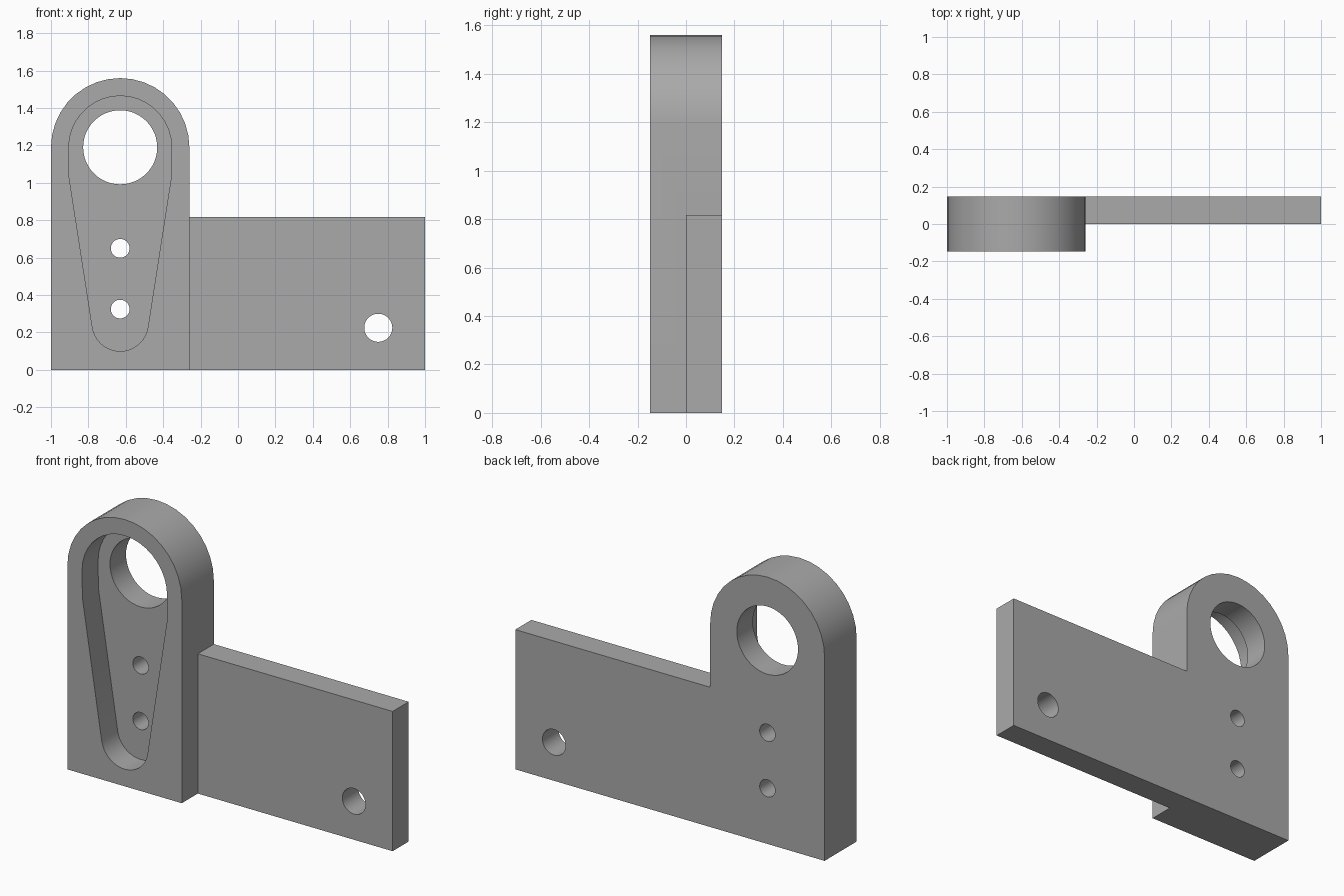
import bpy
import bmesh
from math import cos, sin, pi, radians

if "Cube" in bpy.data.objects:
    bpy.data.objects.remove(bpy.data.objects["Cube"], do_unlink=True)

HALF = 0.148          # half of the block's depth
CX, EYE_Z = -0.63, 1.19

grey = bpy.data.materials.new("plain grey")
grey.use_nodes = True
grey.diffuse_color = (0.4, 0.4, 0.4, 1)
grey.node_tree.nodes["Principled BSDF"].inputs["Base Color"].default_value = (0.4, 0.4, 0.4, 1)


def arc(x, z, r, start, end, steps):
    angles = [radians(start + (end - start) * i / steps) for i in range(steps + 1)]
    return [(x + r * cos(a), z + r * sin(a)) for a in angles]


def circle(x, z, r, steps=48):
    return arc(x, z, r, 0, 360, steps)[:-1]


def prism(name, outline, y0, y1):
    """Extrude an x-z outline from y0 to y1."""
    bm = bmesh.new()
    face = bm.faces.new([bm.verts.new((x, y0, z)) for x, z in outline])
    new = bmesh.ops.extrude_face_region(bm, geom=[face])["geom"]
    bmesh.ops.translate(bm, vec=(0, y1 - y0, 0),
                        verts=[v for v in new if isinstance(v, bmesh.types.BMVert)])
    bmesh.ops.recalc_face_normals(bm, faces=bm.faces)
    mesh = bpy.data.meshes.new(name)
    bm.to_mesh(mesh)
    bm.free()
    mesh.materials.append(grey)
    obj = bpy.data.objects.new(name, mesh)
    bpy.context.collection.objects.link(obj)
    return obj


def combine(target, other, operation):
    """Apply a boolean and discard the helper."""
    bpy.context.view_layer.objects.active = target
    mod = target.modifiers.new(operation.lower(), "BOOLEAN")
    mod.operation, mod.solver, mod.object = operation, "EXACT", other
    bpy.ops.object.modifier_apply(modifier=mod.name)
    bpy.data.objects.remove(other, do_unlink=True)


# Thick upright block with a rounded top
bracket = prism("bracket", [(-1, 0), (-0.26, 0)] + arc(CX, EYE_Z, 0.37, 0, 180, 18),
                -HALF, HALF)

# Thin side plate, flush with the back of the block
plate = prism("side_plate", [(-0.5, 0), (1, 0), (1, 0.817), (-0.5, 0.817)], 0, HALF)
combine(bracket, plate, "UNION")

# Tapered recess in the front of the block
recess = (arc(CX, EYE_Z, 0.275, 0, 180, 18) + [(CX - 0.273, 1.03)]
          + arc(CX, 0.25, 0.15, 189, 351, 18) + [(CX + 0.273, 1.03)])
combine(bracket, prism("recess_cutter", recess, -0.3, 0), "DIFFERENCE")

# Eye, two pin holes and the plate hole
for x, z, r in [(CX, EYE_Z, 0.198), (CX, 0.65, 0.05), (CX, 0.325, 0.05), (0.75, 0.225, 0.075)]:
    combine(bracket, prism("hole_cutter", circle(x, z, r), -0.4, 0.4), "DIFFERENCE")

bpy.ops.object.select_all(action="DESELECT")
bracket.select_set(True)
bpy.context.view_layer.objects.active = bracket
bpy.ops.object.shade_smooth_by_angle(angle=radians(30))
